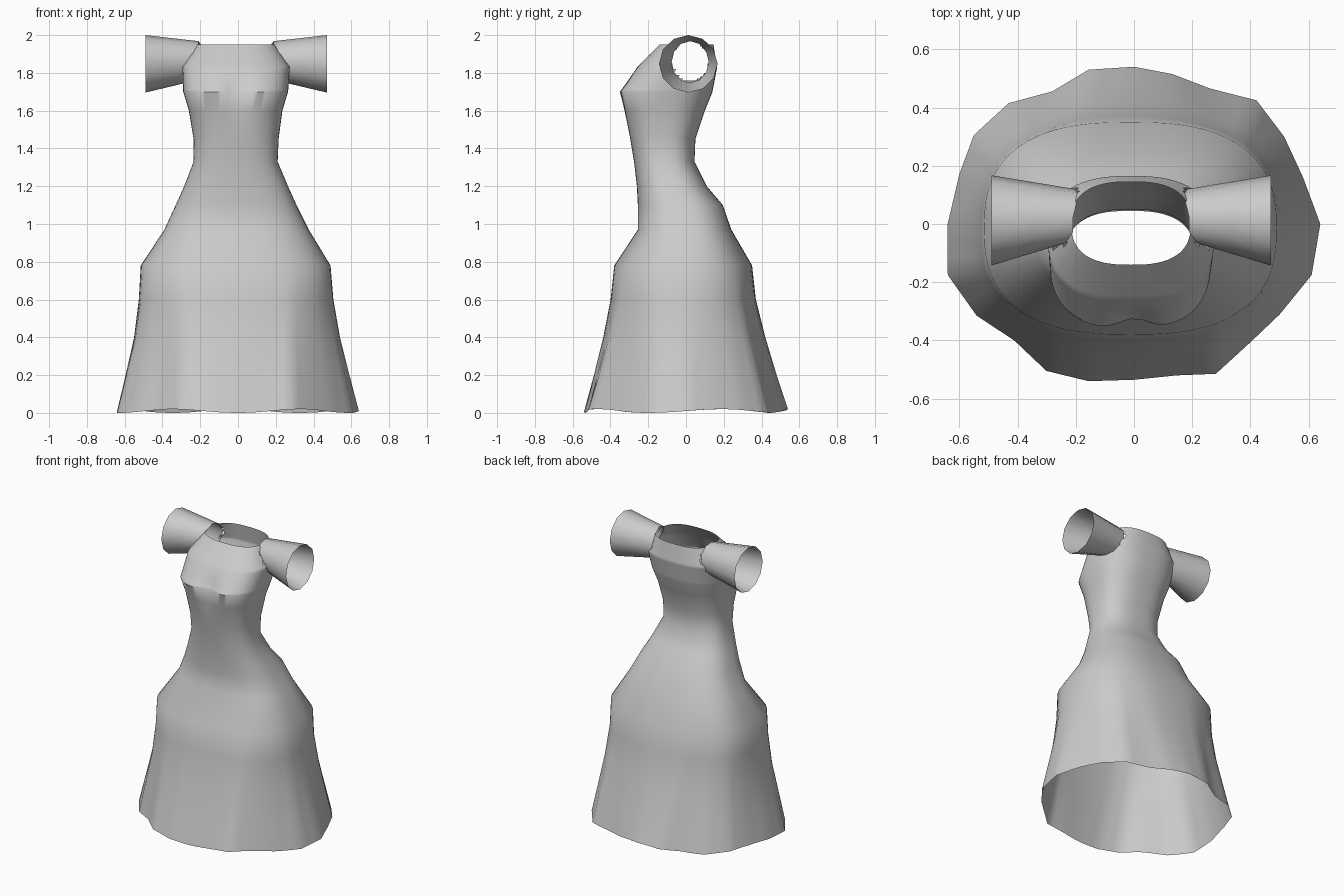
import bpy, bmesh, math

if "Cube" in bpy.data.objects:
    bpy.data.objects.remove(bpy.data.objects["Cube"])

SEG = 72

# Single cloth colour
cloth = bpy.data.materials.new("light grey cloth")
cloth.diffuse_color = (0.6, 0.6, 0.6, 1)
cloth.use_nodes = True
cloth.node_tree.nodes["Principled BSDF"].inputs["Base Color"].default_value = cloth.diffuse_color

# Wavy hem outline, counter-clockwise from +x
HEM = [(.64, 0), (.58, .16), (.515, .3), (.42, .425), (.26, .465), (.13, .515),
       (0, .54), (-.155, .53), (-.28, .455), (-.43, .415), (-.55, .305), (-.6, .17),
       (-.64, 0), (-.64, -.175), (-.54, -.315), (-.41, -.4), (-.3, -.505), (-.155, -.54),
       (0, -.535), (.145, -.52), (.28, -.515), (.4, -.405), (.5, -.31), (.61, -.175)]

# Body sections: z, left x, right x, front y, back y
RINGS = [(.01, -.64, .64, -.54, .54), (.2, -.595, .59, -.49, .48), (.4, -.55, .54, -.44, .42),
         (.6, -.525, .505, -.40, .37), (.78, -.515, .49, -.38, .35), (.97, -.39, .375, -.255, .24),
         (1.1, -.33, .31, -.255, .195), (1.2, -.285, .265, -.26, .11), (1.33, -.235, .21, -.275, .045),
         (1.45, -.235, .215, -.295, .05), (1.6, -.26, .235, -.33, .10), (1.7, -.29, .265, -.36, .14),
         (1.83, -.295, .275, -.26, .165), (1.95, -.215, .195, -.14, .145)]
SQUARE = 2.6


def section(z):
    """Body limits at a height."""
    for a, b in zip(RINGS, RINGS[1:]):
        if z <= b[0]:
            t = max(0, (z - a[0]) / (b[0] - a[0]))
            return [u + (v - u) * t for u, v in zip(a[1:], b[1:])]
    return RINGS[-1][1:]


def power(v):
    return math.copysign(abs(v) ** (2 / SQUARE), v)


def body_point(z, i):
    l, r, f, b = section(z)
    a = math.tau * i / SEG
    hx, hy = (r - l) / 2, (b - f) / 2
    ux, uy = power(math.cos(a)), power(math.sin(a))
    # Blend to the wavy outline towards the hem
    w = max(0, 1 - z / .78)
    k, t = divmod(i * len(HEM) / SEG, 1)
    p, q = HEM[int(k)], HEM[(int(k) + 1) % len(HEM)]
    ux += w * ((p[0] + (q[0] - p[0]) * t) / .64 - ux)
    uy += w * ((p[1] + (q[1] - p[1]) * t) / .54 - uy)
    x, y = (l + r) / 2 + hx * ux, (f + b) / 2 + hy * uy
    # Dip between the bust
    if uy < 0:
        y += .035 * math.exp(-(x / .07) ** 2 - ((z - 1.7) / .08) ** 2)
    if z < .02:
        z = .01 + .01 * math.sin(5 * a)
    return x, y, z


def loft(name, rings, extra=None):
    bm = bmesh.new()
    rows = [[bm.verts.new(p) for p in ring] for ring in rings]
    for a, b in zip(rows, rows[1:]):
        n = len(a)
        for i in range(n):
            j = (i + 1) % n
            bm.faces.new((a[i], a[j], b[j], b[i]))
    if extra:
        extra(bm)
    bmesh.ops.recalc_face_normals(bm, faces=bm.faces)
    mesh = bpy.data.meshes.new(name)
    bm.to_mesh(mesh)
    bm.free()
    mesh.materials.append(cloth)
    ob = bpy.data.objects.new(name, mesh)
    bpy.context.collection.objects.link(ob)
    bpy.context.view_layer.objects.active = ob
    ob.select_set(True)
    bpy.ops.object.shade_smooth_by_angle(angle=math.radians(50))
    ob.select_set(False)
    return ob


def cut_armholes(bm):
    hole = [f for f in bm.faces if abs(f.calc_center_median().x) > .1 and
            math.hypot(f.calc_center_median().y - .02, f.calc_center_median().z - 1.86) < .1]
    bmesh.ops.delete(bm, geom=hole, context='FACES')


# Dress body, with finer rows around the armholes
heights = [r[0] for r in RINGS if r[0] < 1.7] + [1.7 + .25 * k / 25 for k in range(26)]
loft("dress_body", [[body_point(z, i) for i in range(SEG)] for z in heights], cut_armholes)


# Flared sleeves whose inner rim follows the body
def rim(side, a, t):
    y0, z0 = .022 + .098 * math.cos(a), 1.858 + .11 * math.sin(a)
    y1, z1 = .012 + .155 * math.cos(a), 1.848 + .152 * math.sin(a)
    l, r, f, b = section(min(z0, 1.95))
    v = min(1, abs((y0 - (f + b) / 2) / ((b - f) / 2)))
    half = max((r - l) / 2 * (1 - v ** SQUARE) ** (1 / SQUARE), .19) - .005
    x0 = (l + r) / 2 + side * half
    x1 = .47 if side > 0 else -.49
    return x0 + (x1 - x0) * t, y0 + (y1 - y0) * t, z0 + (z1 - z0) * t


for name, side in (("left_sleeve", -1), ("right_sleeve", 1)):
    loft(name, [[rim(side, math.tau * i / 12, t) for i in range(12)] for t in (0, .5, 1)])
